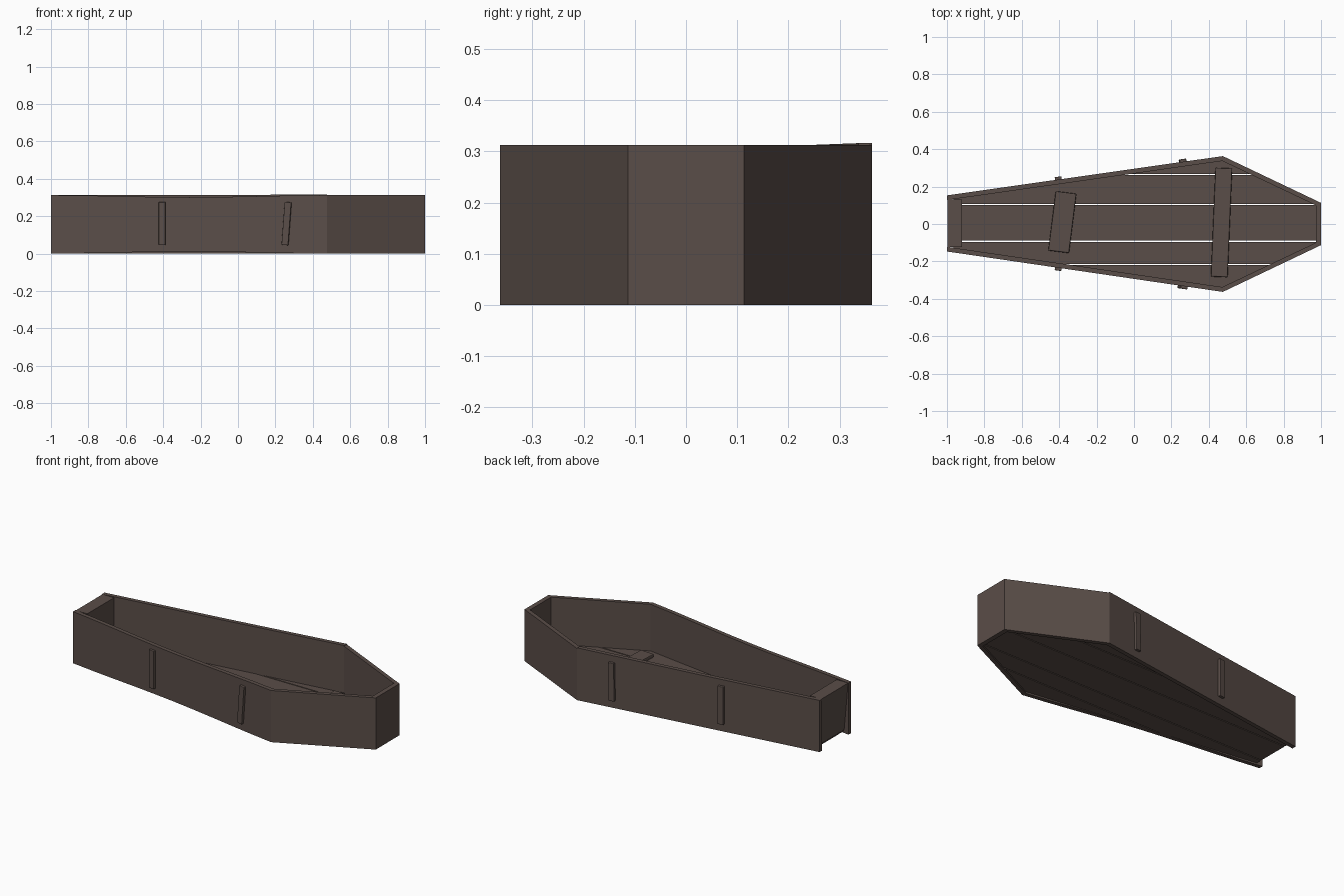
import bpy, bmesh, math
from mathutils import Vector, Matrix

if "Cube" in bpy.data.objects:
    bpy.data.objects.remove(bpy.data.objects["Cube"])

wood = bpy.data.materials.new("dark_wood")
wood.diffuse_color = (0.102, 0.075, 0.065, 1)
wood.use_nodes = True
wood.node_tree.nodes["Principled BSDF"].inputs["Base Color"].default_value = wood.diffuse_color
H = 0.312


def finish(name, bm, bevel=0.0):
    bmesh.ops.recalc_face_normals(bm, faces=bm.faces)
    me = bpy.data.meshes.new(name)
    bm.to_mesh(me)
    bm.free()
    me.materials.append(wood)
    ob = bpy.data.objects.new(name, me)
    bpy.context.collection.objects.link(ob)
    if bevel:
        m = ob.modifiers.new("worn_edges", 'BEVEL')
        m.width, m.segments = bevel, 2
    return ob


def wall(name, o0, o1, i0, i1, top=lambda t: 0, low=lambda t: 0, n=1):
    """Board between outer edge o0-o1 and inner edge i0-i1, with a warp along its length."""
    bm = bmesh.new()
    rings = []
    for k in range(n + 1):
        t = k / n
        o, i = Vector(o0).lerp(Vector(o1), t), Vector(i0).lerp(Vector(i1), t)
        zl, zt = low(t), H + top(t)
        rings.append([bm.verts.new((p.x, p.y, z)) for p, z in
                      ((o, zl), (o, zt), (i, zt), (i, zl))])
    for a, b in zip(rings, rings[1:]):
        for k in range(4):
            bm.faces.new((a[k], a[(k + 1) % 4], b[(k + 1) % 4], b[k]))
    bm.faces.new(rings[0])
    bm.faces.new(rings[-1])
    return finish(name, bm)


def box(name, size, rot, bevel=0.0):
    bm = bmesh.new()
    bmesh.ops.create_cube(bm, size=1, matrix=rot @ Matrix.Diagonal((*size, 1)))
    return finish(name, bm, bevel)


# outline corners, front (-y) and back (+y)
foot_y = {-1: -0.147, 1: 0.153}
for s, side in ((-1, "front"), (1, "back")):
    of, ow, oh = (-1, foot_y[s]), (0.475, 0.363 * s), (1, 0.113 * s)
    jf, jw, jh = (-1, foot_y[s] - 0.025 * s), (0.472, 0.337 * s), (0.972, 0.100 * s)
    # long side boards: the front one is slimmer mid-length, the back one lifts at the shoulder
    if s < 0:
        wall(side + "_long_side", of, ow, jf, jw,
             lambda t: -0.011 * math.sin(math.pi * t) ** 2,
             lambda t: 0.011 * math.sin(math.pi * t) ** 2, 10)
    else:
        wall(side + "_long_side", of, ow, jf, jw, lambda t: 0.004 * max(0, 2 * t - 1), n=4)
    # short shoulder boards
    wall(side + "_shoulder_side", ow, oh, jw, jh)
    # outside battens
    d = Vector((ow[0] - of[0], ow[1] - of[1], 0)).normalized()
    ang = math.atan2(d.y, d.x)
    for x, tilt in ((-0.405, 0.0), (0.26, 0.075 if s < 0 else 0.02)):
        y = of[1] + (x + 1) * d.y / d.x + 0.004 * s
        rot = (Matrix.Translation((x, y, 0.16)) @ Matrix.Rotation(ang, 4, 'Z')
               @ Matrix.Rotation(tilt, 4, 'Y'))
        box(side + "_batten", (0.036, 0.022, 0.23), rot, 0.003)

# narrow head board
wall("head_board", (1, -0.113), (1, 0.113), (0.972, -0.100), (0.972, 0.100))

# thick foot board, leaning in at its base
bm = bmesh.new()
bmesh.ops.create_cube(bm, size=1)
for v in bm.verts:
    up = v.co.z > 0
    v.co.x = -0.92 if v.co.x > 0 else (-0.997 if up else -0.97)
    v.co.y = 0.003 + (0.127 if v.co.y > 0 else -0.127)
    v.co.z = H - 0.001 if up else 0.02
finish("foot_board", bm)

# floor planks: the inner outline sliced lengthwise with narrow gaps
outline = [(-0.965, -0.128), (0.472, -0.34), (0.975, -0.101),
           (0.975, 0.101), (0.472, 0.34), (-0.965, 0.134)]
cuts = [-0.4, -0.217, -0.092, 0.104, 0.264, 0.4]
for k in range(len(cuts) - 1):
    bm = bmesh.new()
    f = bm.faces.new([bm.verts.new((x, y, 0.01)) for x, y in outline])
    for y, n in ((cuts[k] + 0.003, -1), (cuts[k + 1] - 0.003, 1)):
        bmesh.ops.bisect_plane(bm, geom=bm.verts[:] + bm.edges[:] + bm.faces[:],
                               plane_co=(0, y, 0), plane_no=(0, n, 0), clear_outer=True)
    r = bmesh.ops.extrude_face_region(bm, geom=bm.faces[:] + bm.edges[:] + bm.verts[:],
                                      use_keep_orig=True)
    bmesh.ops.translate(bm, vec=(0, 0, 0.02),
                        verts=[g for g in r["geom"] if isinstance(g, bmesh.types.BMVert)])
    finish("floor_plank", bm)

# crooked cross slats on the floor
for name, c, size, a in (("foot_cross_slat", (-0.383, 0.01, 0.04), (0.112, 0.32, 0.022), -0.125),
                         ("shoulder_cross_slat", (0.468, 0.008, 0.04), (0.09, 0.583, 0.022), -0.042)):
    box(name, size, Matrix.Translation(c) @ Matrix.Rotation(a, 4, 'Z'), 0.006)
